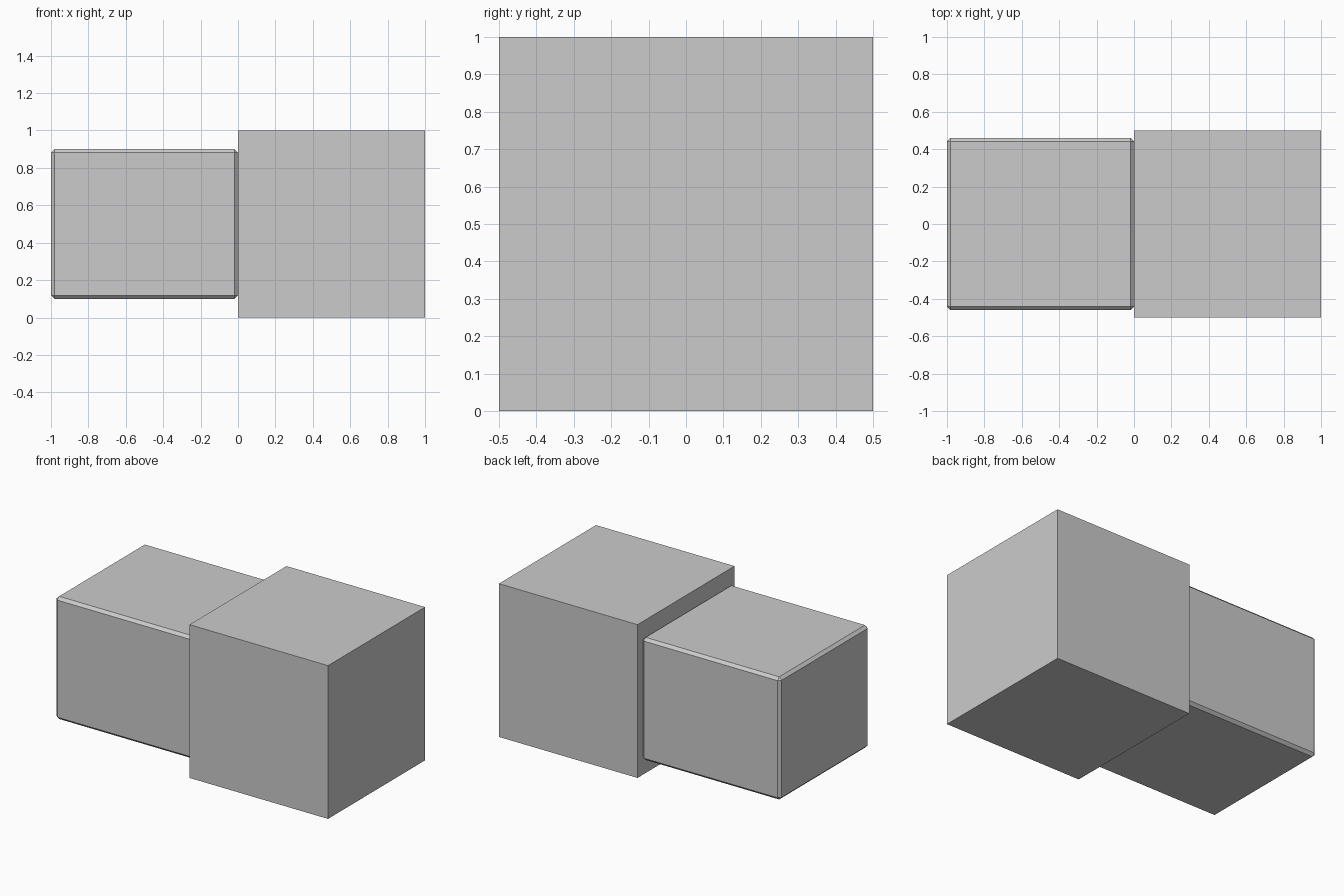
import bpy

if "Cube" in bpy.data.objects:
    bpy.data.objects.remove(bpy.data.objects["Cube"])


def box(name, lo, hi):
    """Axis-aligned box between two opposite corners."""
    centre = [(a + b) / 2 for a, b in zip(lo, hi)]
    bpy.ops.mesh.primitive_cube_add(size=1, location=centre)
    obj = bpy.context.object
    obj.name = name
    obj.scale = [b - a for a, b in zip(lo, hi)]
    bpy.ops.object.transform_apply(location=False, rotation=False, scale=True)
    return obj


# Large plain cube on the right
box("large_block", (0, -0.5, 0), (1, 0.5, 1))

# Smaller chamfered block on the left, touching the cube
small = box("chamfered_block", (-1, -0.46, 0.1), (0, 0.46, 0.9))
bevel = small.modifiers.new("chamfer", 'BEVEL')
bevel.width = 0.018
bevel.segments = 1
